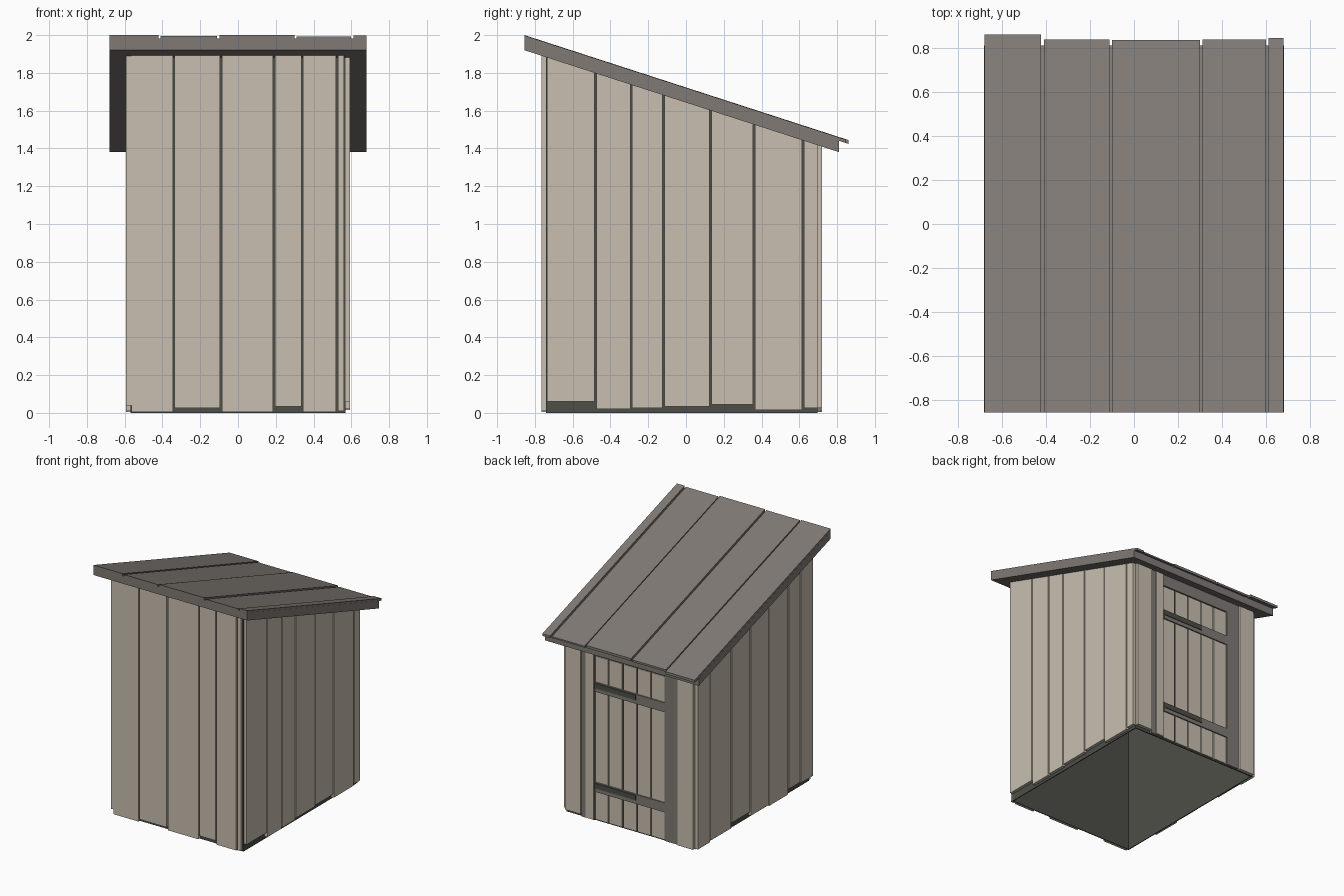
import bpy
import bmesh

cube = bpy.data.objects.get("Cube")
if cube:
    bpy.data.objects.remove(cube)


def material(name, rgb):
    def linear(c):
        c /= 255
        return c / 12.92 if c <= 0.04045 else ((c + 0.055) / 1.055) ** 2.4
    color = [linear(c) for c in rgb] + [1]
    mat = bpy.data.materials.new(name)
    mat.use_nodes = True
    mat.diffuse_color = color
    mat.node_tree.nodes["Principled BSDF"].inputs["Base Color"].default_value = color
    return mat


beige = material("pale weathered wood", (200, 191, 176))
grey = material("grey wood", (128, 122, 117))
dark = material("dark inner wood", (76, 78, 70))

SLOPE = -0.324


def roof_line(offset=0.0):
    """Height of the roof underside, raised by offset, as a function of y."""
    return lambda y: 1.92 + SLOPE * (y + 0.855) + offset


def block(name, x, y, bottom, top, mat, open_bottom=False):
    """Box whose bottom and top are heights or functions of y."""
    bm = bmesh.new()
    bmesh.ops.create_cube(bm, size=1)
    for v in bm.verts:
        v.co.x = x[0] if v.co.x < 0 else x[1]
        v.co.y = y[0] if v.co.y < 0 else y[1]
        height = bottom if v.co.z < 0 else top
        v.co.z = height(v.co.y) if callable(height) else height
    bm.normal_update()
    if open_bottom:
        floor = [f for f in bm.faces if f.normal.z < -0.9]
        bmesh.ops.delete(bm, geom=floor, context='FACES')
    mesh = bpy.data.meshes.new(name)
    bm.to_mesh(mesh)
    bm.free()
    mesh.materials.append(mat)
    obj = bpy.data.objects.new(name, mesh)
    bpy.context.collection.objects.link(obj)
    return obj


def spans(edges, gap):
    """Neighbouring edges as plank spans with a gap between them."""
    return [(a + gap / 2, b - gap / 2) for a, b in zip(edges, edges[1:])]


wall_top = roof_line(0.003)

# Hollow shell behind the planks, open underneath
shell = block("inner_shell", (-0.568, 0.568), (-0.74, 0.695), 0, wall_top, dark, True)
solid = shell.modifiers.new("thickness", 'SOLIDIFY')
solid.thickness = 0.01
solid.offset = -1

# Tall front wall
front_edges = [-0.57, -0.34, -0.09, 0.19, 0.34, 0.525, 0.565]
front_feet = [0.005, 0.025, 0.005, 0.035, 0.005, 0.01]
for i, (x, foot) in enumerate(zip(spans(front_edges, 0.01), front_feet)):
    block(f"front_plank_{i}", x, (-0.765, -0.735), foot, wall_top, beige)

# Side walls
left_edges = [-0.74, -0.48, -0.29, -0.12, 0.13, 0.36, 0.62, 0.70]
left_feet = [0.06, 0.02, 0.025, 0.035, 0.045, 0.015, 0.025]
right_edges = [-0.765, -0.60, -0.45, -0.20, 0.03, 0.27, 0.54, 0.70]
right_feet = [0.04, 0.05, 0.01, 0.02, 0.055, 0.015, 0.005]
for side, name, edges, feet in ((1, "left", left_edges, left_feet),
                                (-1, "right", right_edges, right_feet)):
    x = sorted((side * 0.562, side * 0.592))
    for i, (y, foot) in enumerate(zip(spans(edges, 0.01), feet)):
        block(f"{name}_plank_{i}", x, y, foot, wall_top, beige)

# Back wall planks beside the doorway
back_planks = [(0.43, 0.565, 0.025), (0.315, 0.385, 0.01), (-0.565, -0.43, 0.005)]
for i, (a, b, foot) in enumerate(back_planks):
    block(f"back_plank_{i}", (a, b), (0.69, 0.72), foot, wall_top, beige)

# Door frame
for name, x in (("left", (0.31, 0.425)), ("right", (-0.425, -0.31))):
    block(f"door_post_{name}", x, (0.69, 0.712), 0.005, wall_top, grey)
block("door_header", (-0.31, 0.31), (0.69, 0.712), 1.32, wall_top, grey)

# Door leaf with battens and hinge straps
for i, x in enumerate(spans([-0.31, -0.185, -0.06, 0.065, 0.19, 0.31], 0.01)):
    block(f"door_plank_{i}", x, (0.69, 0.706), 0.01, 1.315, beige)
for name, z in (("lower", 0.235), ("upper", 1.035)):
    block(f"{name}_door_batten", (-0.31, 0.305), (0.70, 0.716), z, z + 0.075, grey)
    block(f"{name}_hinge_strap", (-0.06, 0.305), (0.71, 0.721), z + 0.03, z + 0.07, dark)

# Roof deck
block("roof_deck", (-0.68, 0.68), (-0.855, 0.81), roof_line(), roof_line(0.062), grey)

# Roof boards of uneven length and thickness
board_edges = [-0.685, -0.415, -0.105, 0.305, 0.605, 0.685]
board_ends = [0.86, 0.838, 0.835, 0.838, 0.845]
board_tops = [0.08, 0.076, 0.08, 0.072, 0.078]
for i, x in enumerate(spans(board_edges, 0.012)):
    block(f"roof_board_{i}", x, (-0.856, board_ends[i]),
          roof_line(0.06), roof_line(board_tops[i]), grey)
